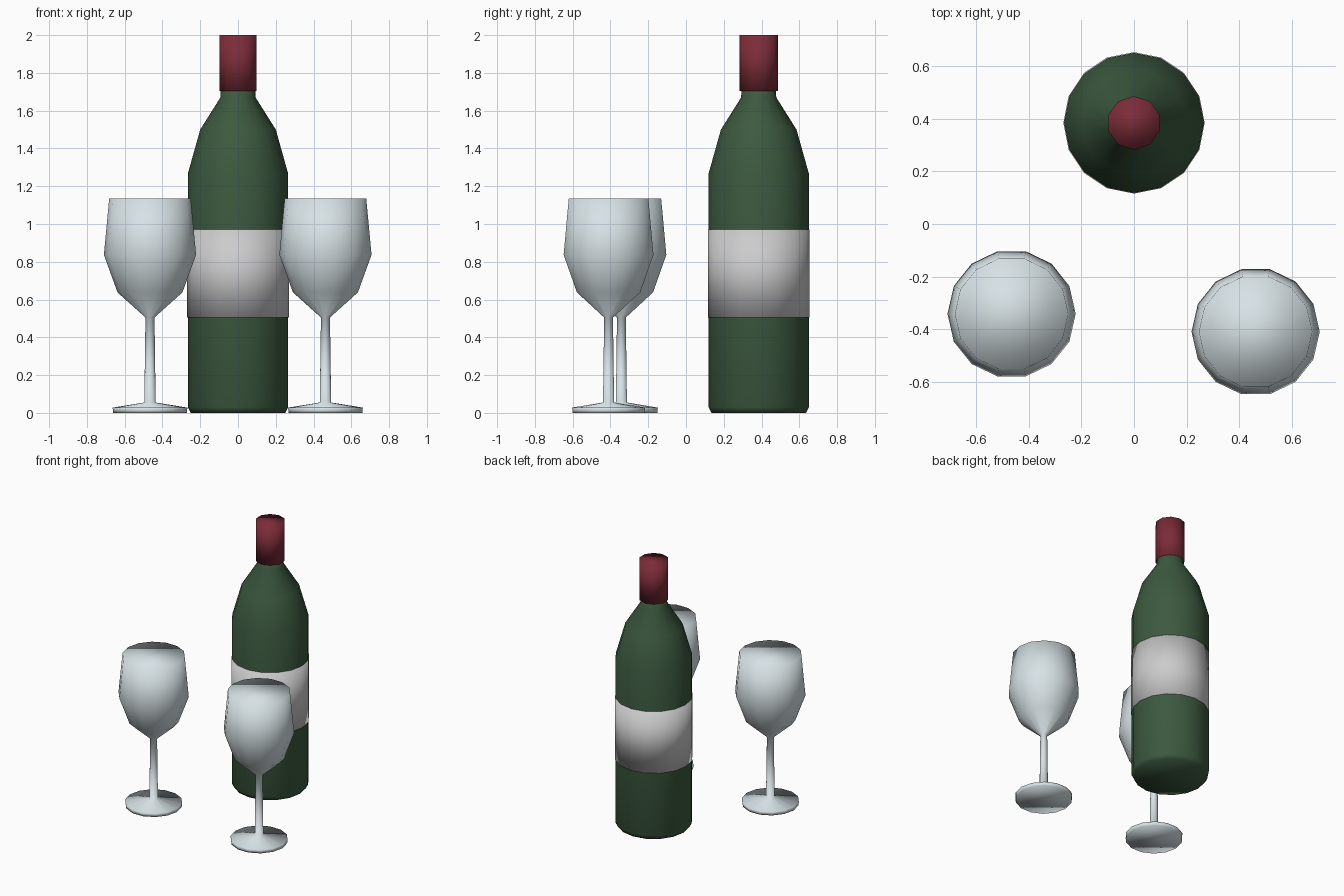
import bpy, bmesh
from math import cos, sin, pi

if "Cube" in bpy.data.objects:
    bpy.data.objects.remove(bpy.data.objects["Cube"])


def material(name, color):
    m = bpy.data.materials.new(name)
    m.diffuse_color = (*color, 1)
    m.use_nodes = True
    m.node_tree.nodes["Principled BSDF"].inputs["Base Color"].default_value = m.diffuse_color
    return m


def lathe(name, profile, sides, loc, mat=None, phase=0.0):
    """Closed low-poly solid of revolution from (radius, height) pairs, smooth shaded."""
    bm = bmesh.new()
    rings = [[bm.verts.new((r * cos(phase + 2 * pi * i / sides),
                            r * sin(phase + 2 * pi * i / sides), z))
              for i in range(sides)] for r, z in profile]
    for low, high in zip(rings, rings[1:]):
        for i in range(sides):
            j = (i + 1) % sides
            bm.faces.new((low[i], low[j], high[j], high[i]))
    bm.faces.new(rings[0][::-1])
    bm.faces.new(rings[-1])
    for f in bm.faces:
        f.smooth = True
    mesh = bpy.data.meshes.new(name)
    bm.to_mesh(mesh)
    bm.free()
    if mat:
        mesh.materials.append(mat)
    ob = bpy.data.objects.new(name, mesh)
    ob.location = loc
    bpy.context.collection.objects.link(ob)
    return ob


green = material("green_glass", (0.045, 0.1, 0.05))
red = material("red_foil", (0.2, 0.025, 0.04))
clear = material("pale_glass", (0.68, 0.76, 0.79))

# Bottle with label sleeve and foil cap
spot = (0, 0.385, 0)
lathe("bottle", [(0.25, 0), (0.266, 0.03), (0.266, 1.265), (0.2, 1.5),
                 (0.093, 1.67), (0.09, 1.75)], 16, spot, green)
lathe("label", [(0.269, 0.505), (0.269, 0.97)], 16, spot)
lathe("foil_cap", [(0.102, 1.705), (0.102, 2.0)], 10, spot, red, pi / 2)

# Two stemmed glasses
glass = [(0.195, 0), (0.198, 0.028), (0.03, 0.055), (0.024, 0.505),
         (0.172, 0.638), (0.244, 0.837), (0.216, 1.135)]
for name, x, y in (("left_wine_glass", -0.466, -0.342),
                   ("right_wine_glass", 0.463, -0.41)):
    lathe(name, glass, 14, (x, y, 0), clear)
